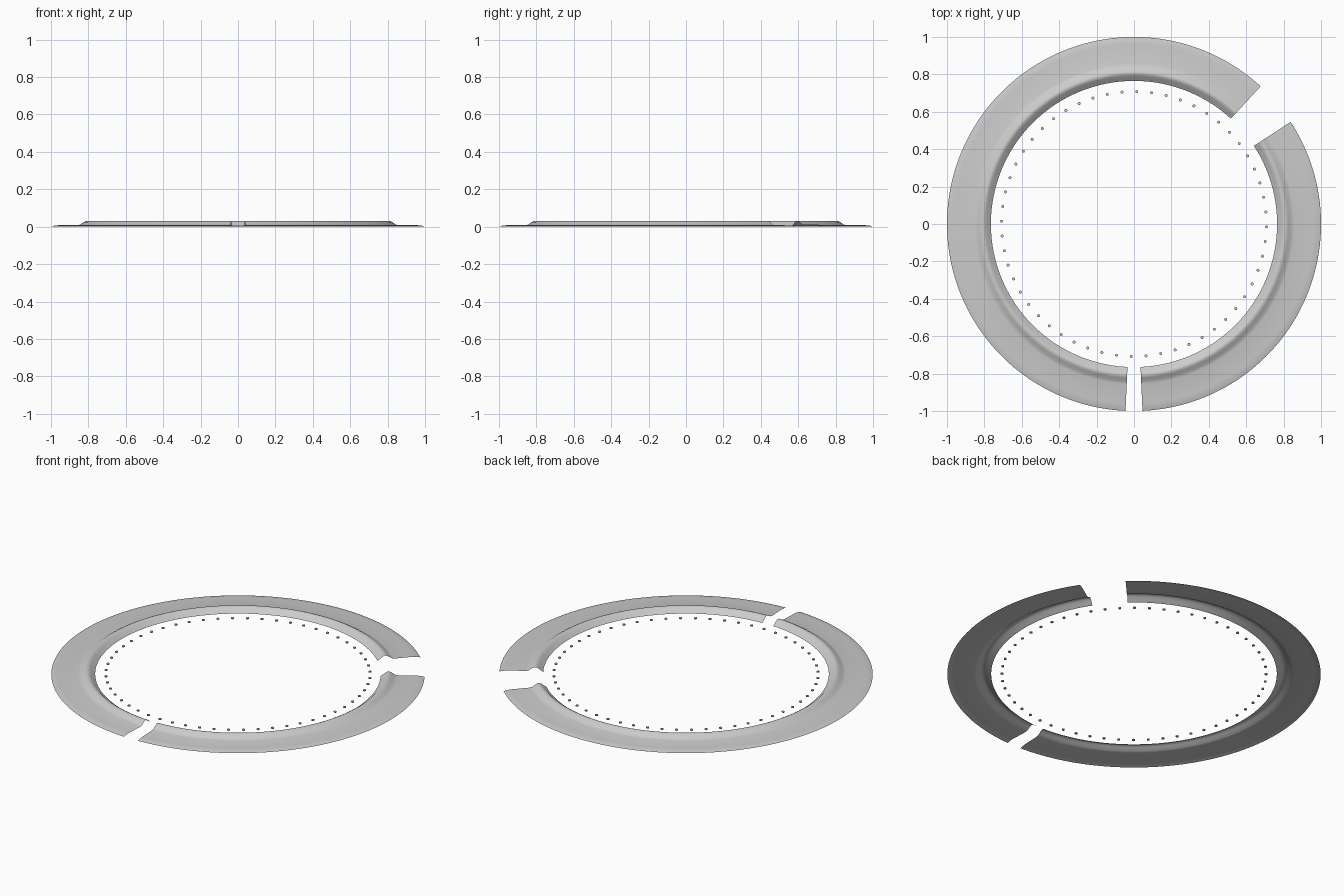
import bpy, bmesh
from math import cos, sin, radians, pi

if "Cube" in bpy.data.objects:
    bpy.data.objects.remove(bpy.data.objects["Cube"])

# Cross-section of the ring sheet: (radius, height), inner lip to outer rim
PROFILE = [(0.765, 0.003), (0.778, 0.012), (0.793, 0.025), (0.803, 0.030),
           (0.813, 0.030), (0.825, 0.024), (0.842, 0.012), (0.856, 0.008),
           (0.960, 0.008), (0.982, 0.006), (1.000, 0.001)]


def finish(bm, name):
    mesh = bpy.data.meshes.new(name)
    bm.to_mesh(mesh)
    bm.free()
    obj = bpy.data.objects.new(name, mesh)
    bpy.context.collection.objects.link(obj)
    return obj


def arc_sheet(name, start, end):
    """Sweep the profile around z between two angles in degrees."""
    bm = bmesh.new()
    steps = round((end - start) / 1.5)
    rows = []
    for i in range(steps + 1):
        a = radians(start + (end - start) * i / steps)
        rows.append([bm.verts.new((r * cos(a), r * sin(a), z)) for r, z in PROFILE])
    for a, b in zip(rows, rows[1:]):
        for j in range(len(PROFILE) - 1):
            face = bm.faces.new((a[j], a[j + 1], b[j + 1], b[j]))
            face.smooth = True
    return finish(bm, name)


# Two ridged ring segments separated by a wide and a narrow gap
arc_sheet("long_ring_segment", 47.4, 267.4)
arc_sheet("short_ring_segment", 272.6, 393.1)

# Circle of small studs inside the ring
COUNT, RADIUS, HEIGHT = 56, 0.708, 0.006
bm = bmesh.new()
for i in range(COUNT):
    a = 2 * pi * i / COUNT - radians(1.2)
    stud = bmesh.ops.create_cone(bm, cap_ends=True, segments=12,
                                 radius1=0.008, radius2=0.008, depth=HEIGHT)
    bmesh.ops.translate(bm, verts=stud["verts"],
                        vec=(RADIUS * cos(a), RADIUS * sin(a), HEIGHT / 2))
finish(bm, "inner_studs")
